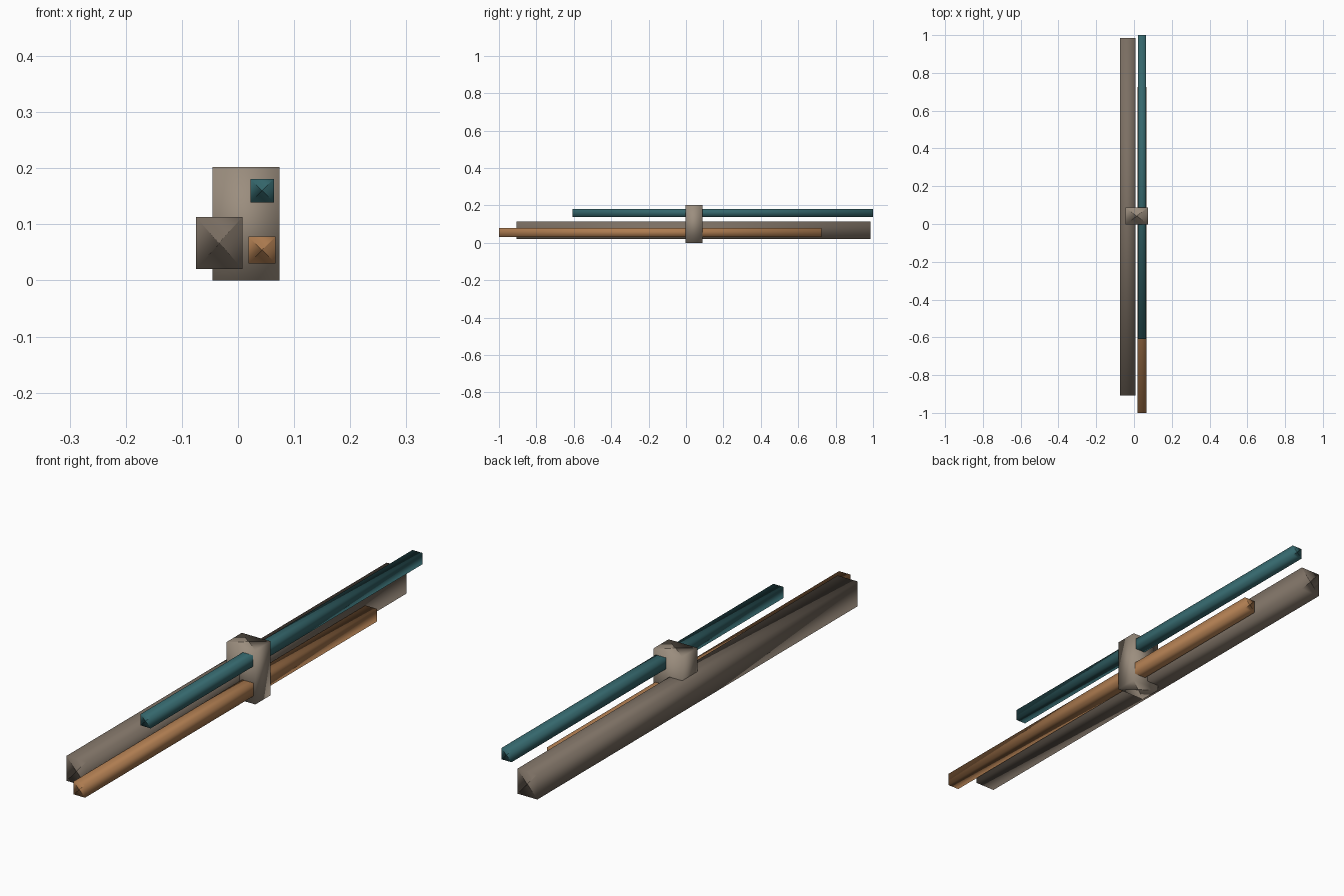
import bpy
from mathutils import Vector

if "Cube" in bpy.data.objects:
    bpy.data.objects.remove(bpy.data.objects["Cube"])


def material(name, rgb):
    m = bpy.data.materials.new(name)
    m.diffuse_color = (*rgb, 1)
    m.use_nodes = True
    m.node_tree.nodes["Principled BSDF"].inputs["Base Color"].default_value = m.diffuse_color
    return m


def smooth_bar(name, lo, hi, axis, mat):
    """Four-sided bar along an axis, soft shaded, each flat end capped by a tiny inner ring."""
    lo, hi = Vector(lo), Vector(hi)
    mid, half = (lo + hi) / 2, (hi - lo) / 2
    u, v = [(axis + 1) % 3, (axis + 2) % 3]
    verts, normals = [], []
    for end, inset in ((-1, 0.02), (-1, 1), (1, 1), (1, 0.02)):
        for a, b in ((-1, -1), (1, -1), (1, 1), (-1, 1)):
            n = Vector((0, 0, 0))
            n[axis], n[u], n[v] = end, a, b
            p = mid.copy()
            p[axis] += end * half[axis]
            p[u] += a * inset * half[u]
            p[v] += b * inset * half[v]
            verts.append(p)
            normals.append(n.normalized())
    faces = [(3, 2, 1, 0), (12, 13, 14, 15)]
    for r in range(0, 12, 4):
        for i in range(4):
            j = (i + 1) % 4
            faces.append((r + i, r + j, r + 4 + j, r + 4 + i))
    mesh = bpy.data.meshes.new(name)
    mesh.from_pydata(verts, [], faces)
    mesh.update()
    mesh.shade_smooth()
    mesh.normals_split_custom_set_from_vertices(normals)
    mesh.materials.append(mat)
    obj = bpy.data.objects.new(name, mesh)
    bpy.context.collection.objects.link(obj)
    return obj


brown = material("dark_brown", (0.20, 0.16, 0.125))
tan = material("tan", (0.33, 0.27, 0.21))
teal = material("teal", (0.035, 0.135, 0.15))
orange = material("orange", (0.42, 0.20, 0.08))

# Three long rails running front to back
smooth_bar("main_rail", (-0.075, -0.907, 0.02), (0.008, 0.986, 0.113), 1, brown)
smooth_bar("lower_rail", (0.019, -1.0, 0.030), (0.067, 0.725, 0.078), 1, orange)
smooth_bar("upper_rail", (0.022, -0.608, 0.139), (0.064, 1.0, 0.181), 1, teal)

# Upright clamp block joining the rails
smooth_bar("clamp_block", (-0.045, -0.003, 0), (0.074, 0.087, 0.202), 2, tan)
